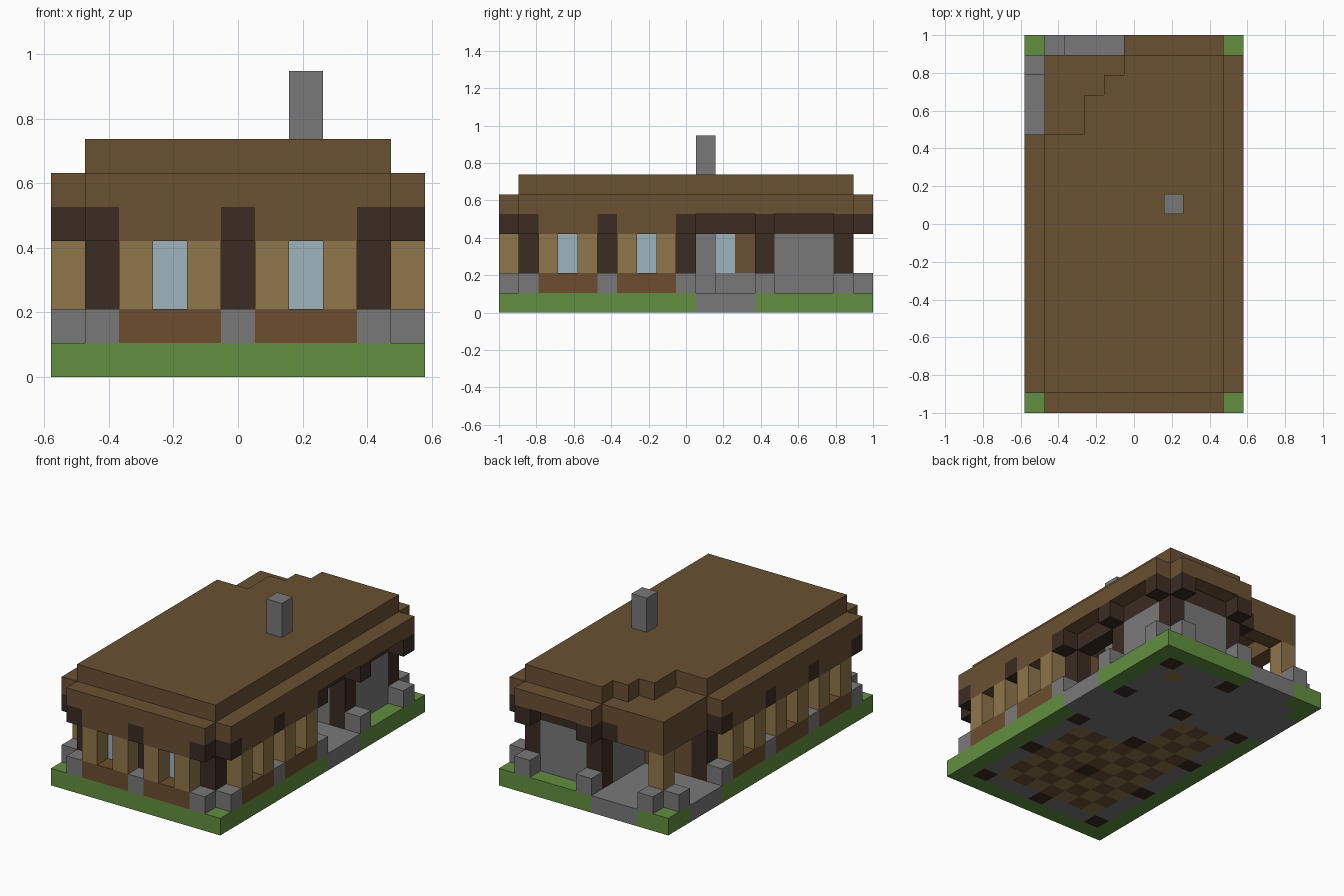
import bpy
import bmesh
from mathutils import Vector

cube = bpy.data.objects.get("Cube")
if cube:
    bpy.data.objects.remove(cube)

# The house is laid out on a block grid: 11 wide, 19 deep, 9 high
U = 2 / 19
NX, NY = 11, 19
cells = {}


def fill(part, xs, ys, zs):
    """Fill a box of blocks (inclusive ranges); later parts replace earlier ones."""
    span = [range(v, v + 1) if isinstance(v, int) else range(v[0], v[1] + 1)
            for v in (xs, ys, zs)]
    for x in span[0]:
        for y in span[1]:
            for z in span[2]:
                cells[x, y, z] = part


def clear(xs, ys, zs):
    fill(None, xs, ys, zs)


# Ground: grass border, paved inside, paved entrances
fill("lawn", (0, 10), (0, 18), 0)
fill("paving", (1, 9), (1, 17), 0)
fill("paving", 10, (10, 12), 0)
fill("paving", (2, 4), 18, 0)
fill("paving", 0, (14, 16), 0)

# Checkered indoor floors
fill("floor_dark", (2, 8), (2, 8), 0)
fill("floor_dark", (2, 4), (9, 12), 0)
for x in range(2, 9):
    for y in range(2, 13):
        if (x + y) % 2 == 0 and cells[x, y, 0] == "floor_dark":
            fill("floor_light", x, y, 0)
fill("floor_light", 8, 16, 0)

# Outer and inner walls
fill("walls", (1, 9), 1, (1, 4))
fill("walls", 1, (1, 13), (1, 4))
fill("walls", 9, (1, 9), (1, 4))
fill("walls", (1, 9), 9, (1, 4))
fill("walls", 5, (9, 13), (1, 4))
fill("walls", (1, 5), 13, (1, 4))
fill("stone_base", 5, (10, 12), 1)

# Stone workroom at the back corner
fill("stone_walls", 9, (14, 16), (1, 3))
fill("stone_walls", (6, 8), 17, (1, 3))
fill("stone_walls", 5, (14, 16), (1, 3))
fill("stone_walls", (6, 8), 13, (1, 3))

# Dark beams over the porch
for x in (5, 9):
    fill("beams", x, (9, 17), 4)
for y in (13, 17):
    fill("beams", (4, 9), y, 4)
fill("beams", (6, 8), 9, 4)


# Outer bays: plinth, pilasters beside a recessed window, eave above
def bay(start, put):
    put("plinth", (start, start + 2), 0, 1)
    put("eaves", (start, start + 2), 0, 4)
    for k in (start, start + 2):
        put("pilasters", k, 0, (2, 3))
    put("windows", start + 1, 1, (2, 3))


def on_front(part, along, depth, zs):
    fill(part, along, depth, zs)


def on_left(part, along, depth, zs):
    fill(part, 10 - depth, along, zs)


def on_right(part, along, depth, zs):
    fill(part, depth, along, zs)


for start in (2, 6):
    for side in (on_front, on_left, on_right):
        bay(start, side)
bay(10, on_right)
fill("windows", 5, 11, (2, 3))

# Posts on a regular grid, with stone feet and dark brackets outside
for x in (1, 5, 9):
    for y in range(1, 18, 4):
        corner = (x, y) == (1, 17)
        fill("pilasters" if corner else "posts", x, y, (1 if corner else 0, 4))
        outside = []
        if x != 5:
            outside.append((0 if x == 1 else 10, y))
        if y in (1, 17):
            outside.append((x, 0 if y == 1 else 18))
        for ox, oy in outside:
            fill("post_feet", ox, oy, 1)
            if not corner:
                fill("brackets", ox, oy, 4)

# Two-tier flat roof with clipped corners
fill("roof", (0, 10), (0, 18), 5)
fill("roof", (1, 9), (1, 17), 6)
for x in (0, 10):
    for y in (0, 18):
        clear(x, y, 5)

# Stepped-down roof over the open back corner
clear(0, (14, 17), 5)
clear((1, 4), 18, 5)
clear((1, 2), (14, 17), 6)
clear(3, (16, 17), 6)
clear(4, 17, 6)
fill("roof", (1, 3), 17, 4)
fill("roof", 1, (14, 17), 4)

# Chimney rising from the porch hearth
fill("chimney", 7, 10, (1, 8))


def make_material(name, rgb):
    mat = bpy.data.materials.new(name)
    mat.use_nodes = True
    color = (*rgb, 1)
    mat.diffuse_color = color
    bsdf = mat.node_tree.nodes["Principled BSDF"]
    bsdf.inputs["Base Color"].default_value = color
    bsdf.inputs["Roughness"].default_value = 0.9
    return mat


brown = make_material("brown_wood", (0.144, 0.082, 0.032))
earth = make_material("red_brown_wood", (0.15, 0.076, 0.028))
tan = make_material("tan_planks", (0.275, 0.181, 0.069))
dark = make_material("dark_logs", (0.045, 0.025, 0.017))
grey = make_material("grey_stone", (0.191, 0.191, 0.191))
green = make_material("green_grass", (0.12, 0.275, 0.05))
glass = make_material("pale_blue_glass", (0.337, 0.456, 0.515))

materials = {
    "lawn": green, "paving": grey, "floor_dark": brown, "floor_light": tan,
    "walls": brown, "stone_base": grey, "stone_walls": grey, "beams": dark,
    "plinth": earth, "eaves": brown, "pilasters": tan, "windows": glass,
    "posts": dark, "post_feet": grey, "brackets": dark, "roof": brown,
    "chimney": grey,
}


def build(part, mat):
    """Mesh the open faces of one part's blocks and merge the flat areas."""
    bm = bmesh.new()
    for pos, owner in cells.items():
        if owner != part:
            continue
        for axis in range(3):
            for sign in (-1, 1):
                near = list(pos)
                near[axis] += sign
                if cells.get(tuple(near)):
                    continue
                n, u, v = Vector(), Vector(), Vector()
                n[axis] = sign / 2
                u[(axis + 1) % 3] = 0.5
                v[(axis + 2) % 3] = 0.5 * sign
                mid = Vector(pos) + Vector((0.5 - NX / 2, 0.5 - NY / 2, 0.5)) + n
                ring = (mid - u - v, mid + u - v, mid + u + v, mid - u + v)
                bm.faces.new([bm.verts.new(p * U) for p in ring])
    bmesh.ops.remove_doubles(bm, verts=bm.verts, dist=U / 100)
    bmesh.ops.dissolve_limit(bm, angle_limit=0.01, verts=bm.verts, edges=bm.edges)
    mesh = bpy.data.meshes.new(part)
    bm.to_mesh(mesh)
    bm.free()
    mesh.materials.append(mat)
    bpy.context.collection.objects.link(bpy.data.objects.new(part, mesh))


for part, mat in materials.items():
    build(part, mat)
